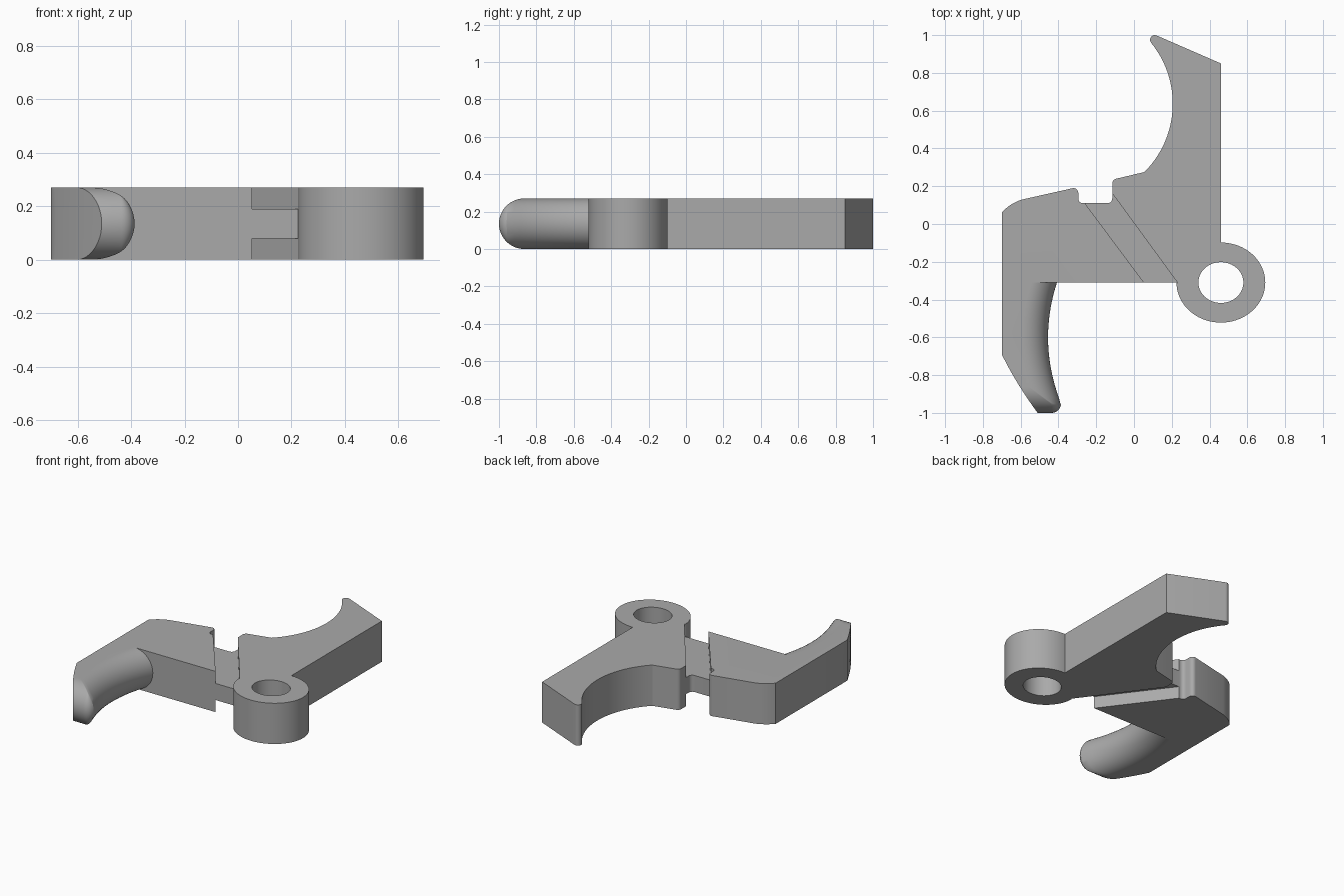
import bpy, bmesh
from math import sin, cos, pi, radians
from mathutils import Vector
from mathutils.geometry import intersect_line_line_2d  # noqa: F401

if "Cube" in bpy.data.objects:
    bpy.data.objects.remove(bpy.data.objects["Cube"])

H = 0.27          # thickness
R = H / 2         # full-round radius of the finger
PIVOT = (0.46, -0.31)

grey = bpy.data.materials.new("mid_grey")
grey.use_nodes = True
colour = (0.4, 0.4, 0.4, 1)
grey.diffuse_color = colour
grey.node_tree.nodes["Principled BSDF"].inputs["Base Color"].default_value = colour


def loft(name, layers):
    """Solid from stacked outlines, each a list of 3D points."""
    bm = bmesh.new()
    rings = [[bm.verts.new(p) for p in layer] for layer in layers]
    for low, high in zip(rings, rings[1:]):
        for i in range(len(low)):
            j = (i + 1) % len(low)
            bm.faces.new((low[i], low[j], high[j], high[i]))
    bm.faces.new(rings[0][::-1])
    bm.faces.new(rings[-1])
    bmesh.ops.recalc_face_normals(bm, faces=bm.faces)
    mesh = bpy.data.meshes.new(name)
    bm.to_mesh(mesh)
    bm.free()
    mesh.materials.append(grey)
    obj = bpy.data.objects.new(name, mesh)
    bpy.context.collection.objects.link(obj)
    return obj


def extrude(name, outline, z0, z1):
    return loft(name, [[(x, y, z) for x, y in outline] for z in (z0, z1)])


def ellipse(centre, rx, ry, start, end, n):
    """Points from start to end angle in degrees."""
    angles = [radians(start + (end - start) * i / n) for i in range(n + 1)]
    return [(centre[0] + rx * cos(a), centre[1] + ry * sin(a)) for a in angles]


def arc(a, b, c, n):
    """Circular arc from a to c through b."""
    a, b, c = Vector(a), Vector(b), Vector(c)
    u, v = b - a, c - a
    k = 2 * (u.x * v.y - u.y * v.x)
    m = a + Vector((v.y * u.length_squared - u.y * v.length_squared,
                    u.x * v.length_squared - v.x * u.length_squared)) / k
    turn = (c - m).angle_signed(a - m)
    p = a - m
    return [(m.x + p.x * cos(turn * i / n) - p.y * sin(turn * i / n),
             m.y + p.x * sin(turn * i / n) + p.y * cos(turn * i / n))
            for i in range(n + 1)]


def combine(target, other, operation):
    mod = target.modifiers.new(operation, "BOOLEAN")
    mod.operation, mod.object, mod.solver = operation, other, "EXACT"
    bpy.context.view_layer.objects.active = target
    bpy.ops.object.modifier_apply(modifier=mod.name)
    bpy.data.objects.remove(other)


# Body plate: both jaws, the notch between them and the pivot ring
outline = [(-0.70, -0.31)]
outline += arc((-0.70, 0.06), (-0.655, 0.10), (-0.59, 0.13), 8)
outline += ellipse((-0.32, 0.165), 0.025, 0.025, 100, 0, 6)
outline += ellipse((-0.27, 0.135), 0.025, 0.025, 180, 270, 5)
outline += ellipse((-0.14, 0.135), 0.025, 0.025, 270, 360, 5)
outline += ellipse((-0.09, 0.215), 0.025, 0.025, 180, 100, 5)
outline += arc((0.055, 0.275), (0.205, 0.64), (0.09, 0.96), 36)
outline += ellipse((0.11, 0.975), 0.025, 0.025, 190, 65, 7)
outline += [(0.46, 0.85)]
outline += ellipse(PIVOT, 0.235, 0.212, 90, -180, 54)
body = extrude("clip_body", outline, 0, H)

# Pivot hole
hole = extrude("hole_cutter", ellipse(PIVOT, 0.119, 0.108, 0, 354, 59), -0.1, H + 0.1)
combine(body, hole, "DIFFERENCE")

# Diagonal grooves above and below the thin web
groove = [(-0.275, 0.13), (0.053, -0.31), (0.09, -0.36), (0.2, -0.36),
          (0.23, -0.31), (-0.15, 0.21)]
for z0, z1 in ((-0.1, 0.08), (0.19, H + 0.1)):
    combine(body, extrude("groove_cutter", groove, z0, z1), "DIFFERENCE")


# Finger with a full-round inner edge and tip
def finger_layer(theta):
    inset = R - R * sin(theta)
    base = -1 + inset
    r = max(0.05 - inset, 0.003)

    def inner(y):
        return -0.455 + 0.56 * (y + 0.6) ** 2 - inset

    pts = [(-0.70, -0.31)]
    for i in range(9):
        y = -0.69 + (base + 0.69) * i / 8
        t = (-0.69 - y) / 0.31
        pts.append((-0.70 + 0.19 * (0.8 * t + 0.2 * t * t), y))
    low = base + r
    pts += ellipse((inner(low) - r, low), r, r, -90, -10, 6)
    for i in range(1, 21):
        y = low + (-0.31 - low) * i / 20
        pts.append((inner(y), y))
    return [(x, y, R - R * cos(theta)) for x, y in pts]


finger = loft("finger", [finger_layer(pi * i / 24) for i in range(25)])
combine(body, finger, "UNION")

# Smooth curved walls, keep crisp edges
bpy.ops.object.select_all(action="DESELECT")
body.select_set(True)
bpy.context.view_layer.objects.active = body
bpy.ops.object.shade_smooth_by_angle(angle=radians(30))
